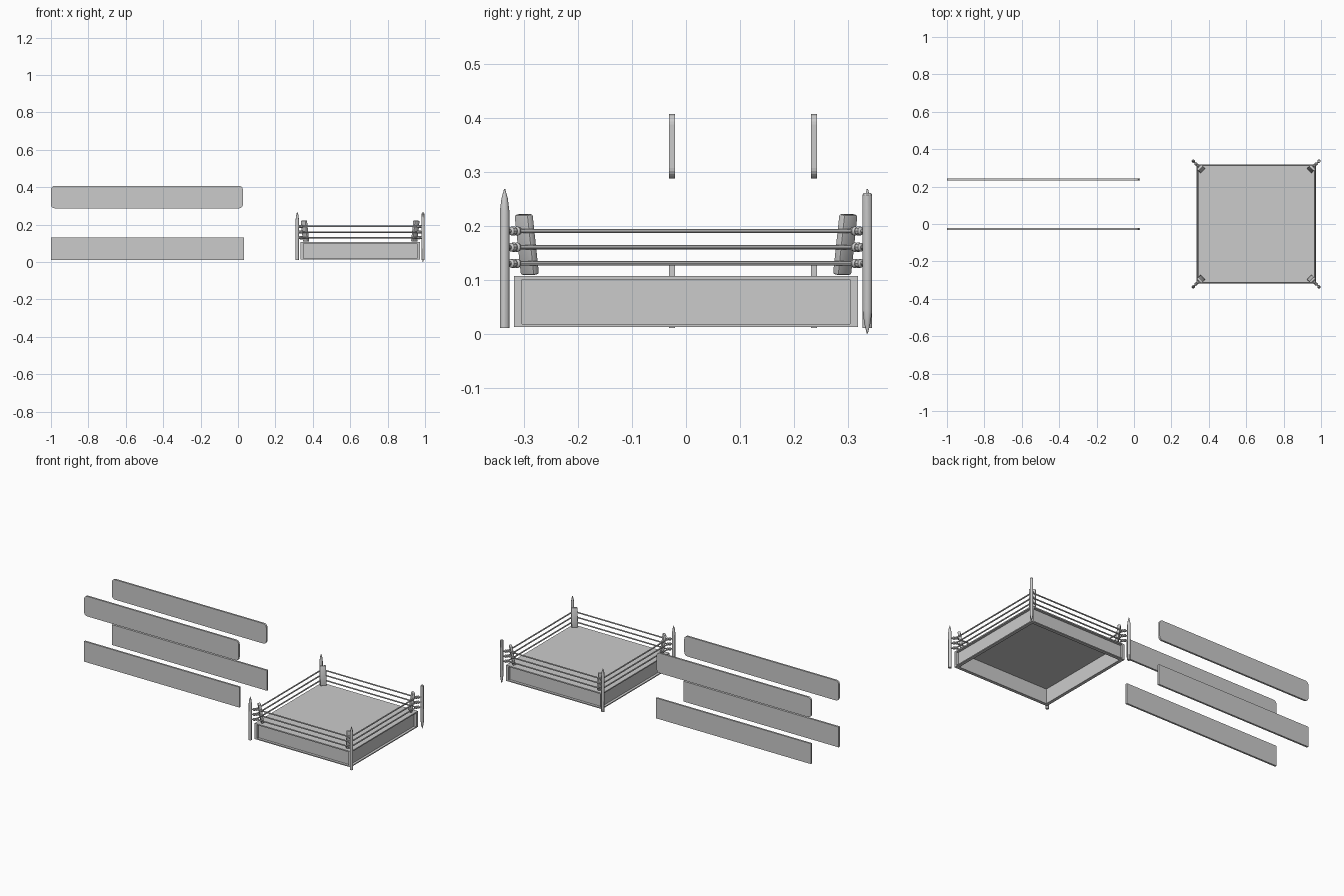
import bpy, bmesh
from math import pi, cos, sin, atan2
from mathutils import Vector, Matrix

if "Cube" in bpy.data.objects:
    bpy.data.objects.remove(bpy.data.objects["Cube"])

CX = 0.653          # ring centre in x
HALF = 0.319        # half width of the ring platform


def finish(name, bm, smooth=False):
    bmesh.ops.recalc_face_normals(bm, faces=bm.faces)
    me = bpy.data.meshes.new(name)
    bm.to_mesh(me)
    bm.free()
    ob = bpy.data.objects.new(name, me)
    bpy.context.collection.objects.link(ob)
    if smooth:
        bpy.ops.object.select_all(action='DESELECT')
        bpy.context.view_layer.objects.active = ob
        ob.select_set(True)
        bpy.ops.object.shade_smooth_by_angle()
    return ob


def add_box(bm, lo, hi):
    lo, hi = Vector(lo), Vector(hi)
    m = Matrix.Translation((lo + hi) / 2) @ Matrix.Diagonal((*(hi - lo), 1))
    bmesh.ops.create_cube(bm, size=1, matrix=m)


def box(name, lo, hi):
    bm = bmesh.new()
    add_box(bm, lo, hi)
    return finish(name, bm)


def lathe(bm, start, direction, profile, sides):
    """Revolve (distance, radius) pairs around an axis."""
    rot = Vector(direction).to_track_quat('Z', 'Y')
    rings = []
    for d, r in profile:
        rings.append([bm.verts.new(Vector(start) + rot @ Vector(
            (r * cos(2 * pi * i / sides), r * sin(2 * pi * i / sides), d)))
            for i in range(sides)])
    for a, b in zip(rings, rings[1:]):
        for i in range(sides):
            j = (i + 1) % sides
            bm.faces.new((a[i], a[j], b[j], b[i]))
    bm.faces.new(rings[0])
    bm.faces.new(rings[-1])


def board(name, y, z0, z1, x1, radius):
    """Long thin board, optionally with rounded corners."""
    bm = bmesh.new()
    add_box(bm, (-1, y - 0.0055, z0), (x1, y + 0.0055, z1))
    if radius:
        edges = [e for e in bm.edges
                 if abs(e.verts[0].co.y - e.verts[1].co.y) > 0.005]
        bmesh.ops.bevel(bm, geom=edges, offset=radius, segments=5,
                        profile=0.5, affect='EDGES')
    finish(name, bm)


# Four long boards
for label, y in (("front", -0.026), ("back", 0.237)):
    board(label + "_lower_board", y, 0.010, 0.132, 0.031, 0)
    board(label + "_upper_board", y, 0.287, 0.407, 0.026, 0.02)

# Platform: deck, recessed skirts, bottom rim and corner uprights (hollow below)
box("deck", (CX - HALF, -HALF, 0.100), (CX + HALF, HALF, 0.107))
skirt, rim, uprights = bmesh.new(), bmesh.new(), bmesh.new()
W = 0.015
for s in (-1, 1):
    i, o = sorted((s * HALF, s * (HALF - W)))
    a, b = sorted((s * (HALF - W), s * (HALF - W - 0.004)))
    L = HALF - W
    add_box(rim, (CX - HALF, i, 0.012), (CX + HALF, o, 0.018))
    add_box(rim, (CX + i, -L, 0.012), (CX + o, L, 0.018))
    add_box(skirt, (CX - L, a, 0.012), (CX + L, b, 0.100))
    add_box(skirt, (CX + a, -L, 0.012), (CX + b, L, 0.100))
    for t in (-1, 1):
        p, q = sorted((t * HALF, t * L))
        add_box(uprights, (CX + i, p, 0.018), (CX + o, q, 0.100))
finish("skirt", skirt)
finish("bottom_rim", rim)
finish("corner_uprights", uprights)

# Ropes: three levels on each of the four sides
ROPE = 0.313
LEVELS = (0.130, 0.160, 0.190)
ropes = bmesh.new()
for z in LEVELS:
    for s in (-1, 1):
        lathe(ropes, (CX - ROPE, s * ROPE, z), (1, 0, 0),
              [(0, 0.004), (2 * ROPE, 0.004)], 8)
        lathe(ropes, (CX + s * ROPE, -ROPE, z), (0, 1, 0),
              [(0, 0.004), (2 * ROPE, 0.004)], 8)
finish("ropes", ropes, True)

# Corners: post, rope fasteners and a leaning pad
POST = 0.336
up_post = [(0, 0.009), (0.215, 0.009), (0.24, 0.006), (0.258, 0.001)]
for sx, sy, label in ((-1, -1, "front_left"), (1, -1, "front_right"),
                      (-1, 1, "back_left"), (1, 1, "back_right")):
    px, py = CX + sx * POST, sy * POST
    bm = bmesh.new()
    if label == "back_right":      # this one stands point-down
        lathe(bm, (px, py, 0.260), (0, 0, -1),
              [(0, 0.007), (0.003, 0.009), (0.215, 0.009), (0.24, 0.006), (0.26, 0.001)], 12)
    else:
        lathe(bm, (px, py, 0.010), (0, 0, 1), up_post, 12)
    finish(label + "_post", bm, True)

    bm = bmesh.new()
    for z in LEVELS:
        lathe(bm, (px, py, z), (-sx, -sy, 0),
              [(0, 0.004), (0.014, 0.004), (0.017, 0.008), (0.024, 0.009),
               (0.028, 0.006), (0.032, 0.009), (0.038, 0.007), (0.041, 0.003)], 10)
    finish(label + "_fasteners", bm, True)

    bm = bmesh.new()
    bmesh.ops.create_cube(bm, size=1, matrix=Matrix.Diagonal((0.016, 0.036, 0.113, 1)))
    bmesh.ops.bevel(bm, geom=list(bm.edges), offset=0.004, segments=2,
                    profile=0.5, affect='EDGES')
    m = (Matrix.Translation((CX + sx * 0.295, sy * 0.295, 0.165))
         @ Matrix.Rotation(atan2(sy, sx), 4, 'Z')
         @ Matrix.Rotation(0.15, 4, 'Y'))
    bmesh.ops.transform(bm, matrix=m, verts=bm.verts)
    finish(label + "_pad", bm, True)
